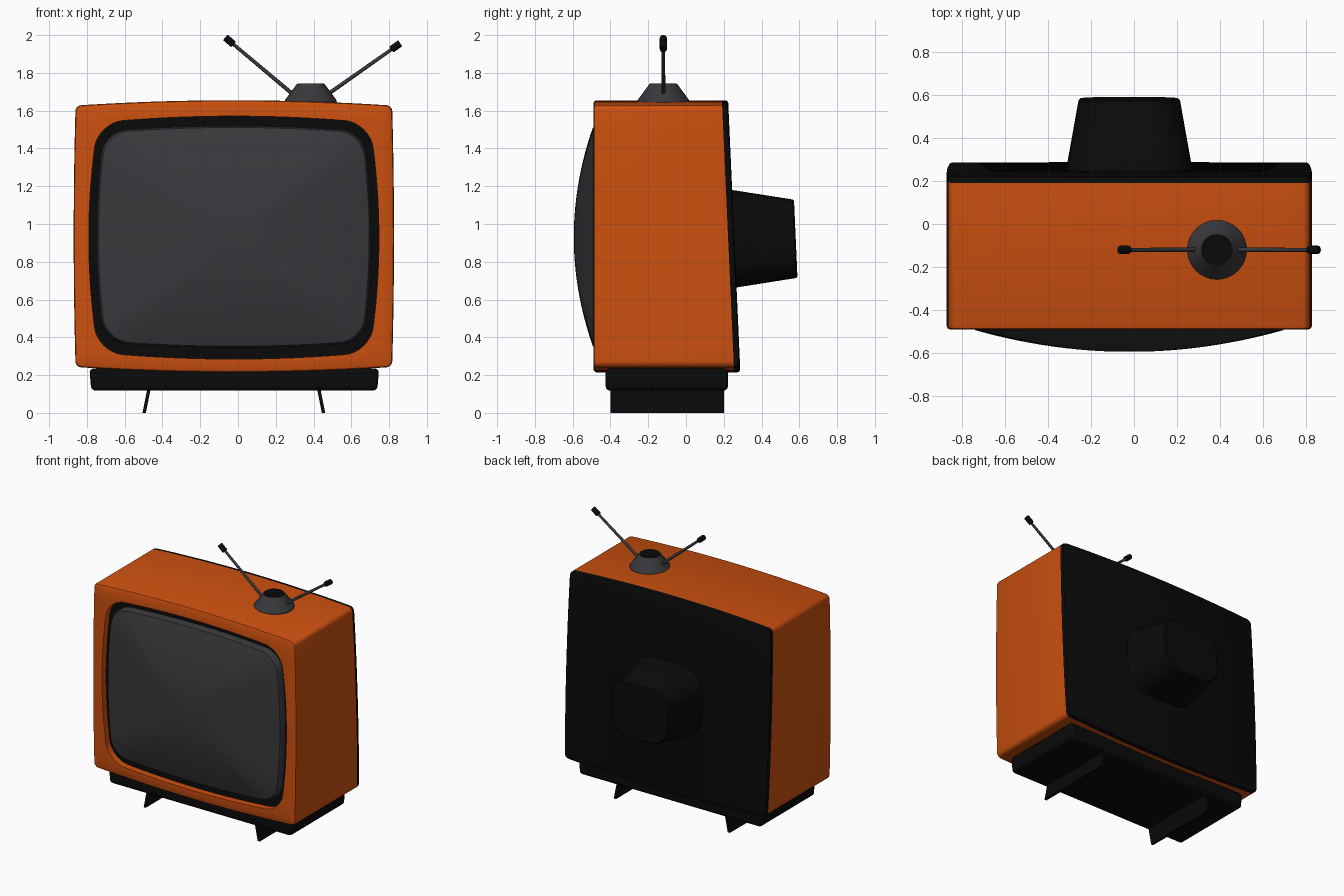
import bpy, bmesh, math
from mathutils import Vector

if "Cube" in bpy.data.objects:
    bpy.data.objects.remove(bpy.data.objects["Cube"])


def material(name, rgb, rough=0.5):
    m = bpy.data.materials.new(name)
    m.use_nodes = True
    m.diffuse_color = (*rgb, 1)
    bsdf = m.node_tree.nodes["Principled BSDF"]
    bsdf.inputs["Base Color"].default_value = (*rgb, 1)
    bsdf.inputs["Roughness"].default_value = rough
    return m


ORANGE = material("orange plastic", (0.6, 0.08, 0.005))
BLACK = material("black plastic", (0.003, 0.003, 0.003))
GREY = material("dark grey", (0.04, 0.04, 0.046))

CX = -0.022          # cabinet centre line
FRONT = -0.49        # cabinet front plane
RECESS = -0.44       # depth of the screen surround


def finish(name, bm, mat, bevel=0):
    mesh = bpy.data.meshes.new(name)
    bm.to_mesh(mesh)
    bm.free()
    mesh.materials.append(mat)
    ob = bpy.data.objects.new(name, mesh)
    bpy.context.collection.objects.link(ob)
    bpy.ops.object.select_all(action='DESELECT')
    ob.select_set(True)
    bpy.context.view_layer.objects.active = ob
    bpy.ops.object.shade_smooth_by_angle(angle=math.radians(35))
    if bevel:
        mod = ob.modifiers.new("soft edges", 'BEVEL')
        mod.width, mod.segments = bevel, 3
    return ob


def outline(a, b, bulge_x, bulge_z, r, cz, corner=8, side=16):
    """Rounded rectangle with bowed sides, as (x, z) points, anticlockwise."""
    a0, b0 = a - bulge_x, b - bulge_z
    pts = []
    for k, (sx, sz) in enumerate(((1, 1), (-1, 1), (-1, -1), (1, -1))):
        for i in range(corner + 1):
            t = math.pi / 2 * (k + i / corner)
            pts.append(Vector((sx * (a0 - r) + r * math.cos(t),
                               sz * (b0 - r) + r * math.sin(t))))
    dense = []
    for i, p in enumerate(pts):
        q = pts[(i + 1) % len(pts)]
        n = side if i % (corner + 1) == corner else 1
        dense += [p.lerp(q, j / n) for j in range(n)]
    return [(CX + p.x * (1 + bulge_x / a0 * (1 - (p.y / b0) ** 2)),
             cz + p.y * (1 + bulge_z / b0 * (1 - (p.x / a0) ** 2))) for p in dense]


def ring(pts, y, scale=1.0, inset=0.0, cz=0.93):
    """Place an outline at depth y (a number or a function of z)."""
    out = []
    for x, z in pts:
        d = Vector((x - CX, z - cz))
        x2 = CX + d.x * scale - math.copysign(min(inset, abs(d.x)), d.x)
        z2 = cz + d.y * scale - math.copysign(min(inset, abs(d.y)), d.y)
        out.append((x2, y(z2) if callable(y) else y, z2))
    return out


def loft(name, rings, mat, cap_back=False, cap_front=False):
    """Skin rings that are listed from back to front."""
    bm = bmesh.new()
    loops = [[bm.verts.new(p) for p in r] for r in rings]
    n = len(loops[0])
    for r0, r1 in zip(loops, loops[1:]):
        for j in range(n):
            k = (j + 1) % n
            bm.faces.new((r0[j], r0[k], r1[k], r1[j]))
    if cap_back:
        bm.faces.new(loops[0][::-1])
    if cap_front:
        bm.faces.new(loops[-1])
    return finish(name, bm, mat)


def sloped(offset):
    """Depth of the leaning back, moved out by offset."""
    return lambda z: 0.19 + 0.045 * (1.655 - z) + offset


# Cabinet shell with a soft front edge and a recessed opening
shell = outline(0.848, 0.72, 0.01, 0.028, 0.03, 0.935)
opening = outline(0.768, 0.643, 0.05, 0.035, 0.13, 0.928)
loft("cabinet", [ring(shell, sloped(0)),
                 ring(shell, FRONT + 0.015),
                 ring(shell, FRONT + 0.005, inset=0.004),
                 ring(shell, FRONT, inset=0.014),
                 ring(opening, FRONT),
                 ring(opening, RECESS)], ORANGE)

# Screen surround and bulging screen
glass = outline(0.727, 0.588, 0.04, 0.03, 0.12, 0.932)
loft("screen_surround", [ring(opening, RECESS), ring(glass, RECESS, 0.97)], BLACK)
dome = [ring(glass, RECESS + 0.01), ring(glass, FRONT + 0.015, 0.998)]
for i in range(14):
    s = 0.985 * (1 - i / 14)
    dome.append(ring(glass, FRONT - 0.104 * (1 - s * s), s))
loft("screen", dome, GREY, cap_front=True)

# Back panel, following the lean
loft("back_panel", [ring(shell, sloped(0.033), inset=0.014),
                    ring(shell, sloped(0.028), inset=0.004),
                    ring(shell, sloped(0.018)),
                    ring(shell, sloped(0))], BLACK, cap_back=True)

# Tapered tube housing on the back
tube = outline(0.295, 0.26, 0.01, 0.01, 0.15, 0.922)
loft("tube_housing", [ring(tube, sloped(0.358), 0.77, cz=0.922),
                      ring(tube, sloped(0.35), 0.8, cz=0.922),
                      ring(tube, sloped(0.02), cz=0.922)], BLACK, cap_back=True)


def box(name, lo, hi, mat, bevel=0, taper=0.0, lean=0.0):
    """Box with a narrower bottom (taper) or a bottom shifted in x (lean)."""
    bm = bmesh.new()
    bmesh.ops.create_cube(bm, size=1)
    lo, hi = Vector(lo), Vector(hi)
    for v in bm.verts:
        low = v.co.z < 0
        sx = math.copysign(1, v.co.x)
        v.co = (lo + hi) / 2 + v.co * (hi - lo)
        if low:
            v.co.x += lean - sx * taper
    return finish(name, bm, mat, bevel)


# Plinth under the cabinet and two splayed plank feet
box("plinth", (-0.787, -0.425, 0.118), (0.747, 0.222, 0.235), BLACK, 0.022, 0.01)
for side, sx in (("right", -1), ("left", 1)):
    x = CX + sx * 0.447
    box(side + "_foot", (x - 0.009, -0.4, 0), (x + 0.009, 0.2, 0.14), BLACK,
        lean=sx * 0.028)


def rod(name, p, q, r0, r1, mat, segments=16, bevel=0):
    """Straight cylinder or cone from p to q."""
    p, q = Vector(p), Vector(q)
    bm = bmesh.new()
    bmesh.ops.create_cone(bm, cap_ends=True, segments=segments, radius1=r0,
                          radius2=r1, depth=(q - p).length)
    turn = (q - p).to_track_quat('Z', 'Y')
    for v in bm.verts:
        v.co = turn @ v.co + (p + q) / 2
    return finish(name, bm, mat, bevel)


# Antenna: conical base, black cap and two tipped rods
AX, AY = 0.385, -0.12
rod("antenna_foot", (AX, AY, 1.625), (AX, AY, 1.655), 0.14, 0.137, GREY, 32)
rod("antenna_base", (AX, AY, 1.655), (AX, AY, 1.742), 0.137, 0.073, GREY, 32)
rod("antenna_cap", (AX, AY, 1.738), (AX, AY, 1.745), 0.072, 0.068, BLACK, 32)
for side, start, tip in (("right", (0.33, AY, 1.654), (-0.045, AY, 1.969)),
                         ("left", (0.43, AY, 1.655), (0.835, AY, 1.94))):
    d = (Vector(tip) - Vector(start)).normalized()
    rod(side + "_antenna_rod", start, tip, 0.011, 0.009, GREY, 12)
    rod(side + "_antenna_tip", Vector(tip) - d * 0.029, Vector(tip) + d * 0.029,
        0.019, 0.019, BLACK, 16, 0.004)
